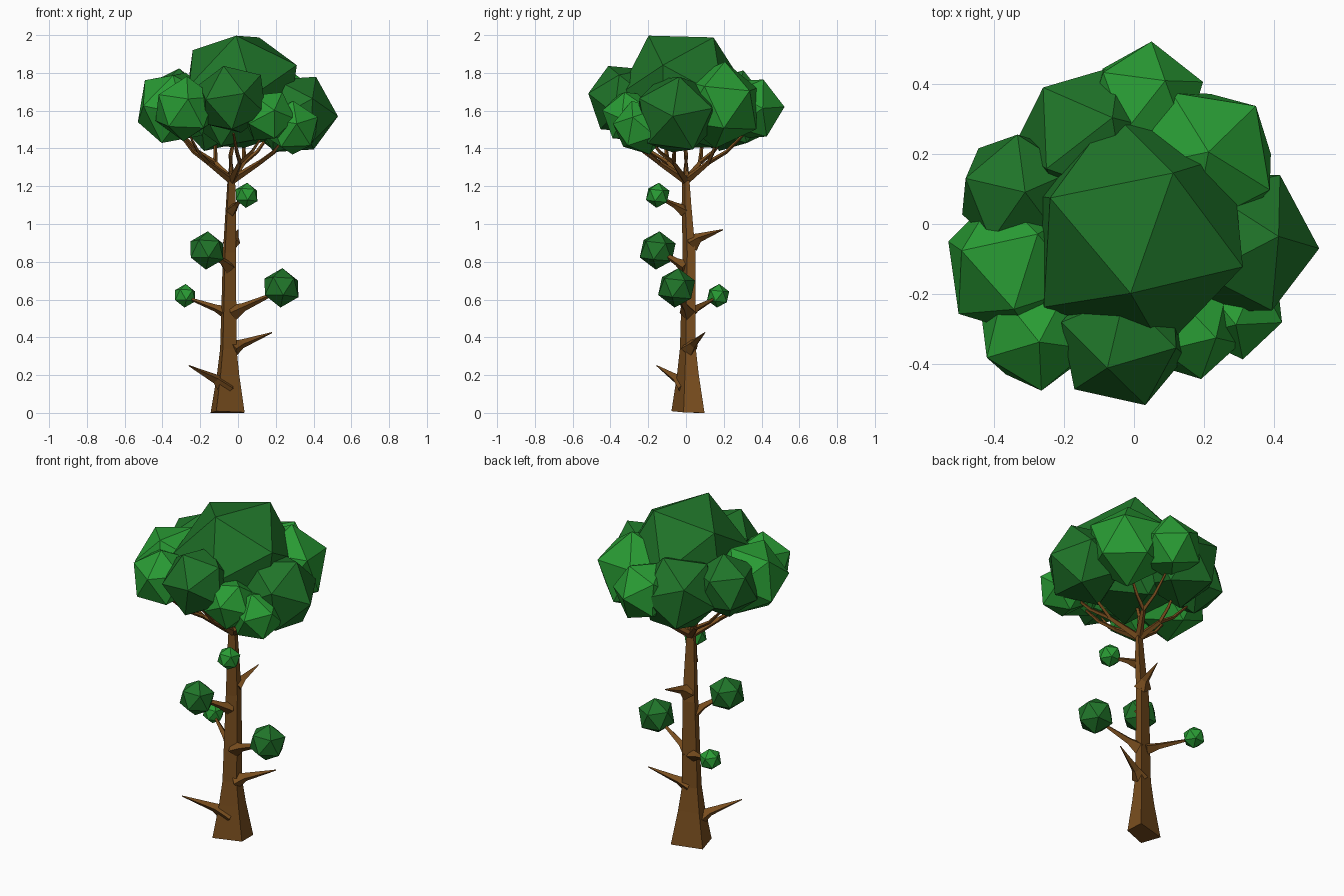
import bpy, bmesh
from mathutils import Vector, Matrix

if "Cube" in bpy.data.objects:
    bpy.data.objects.remove(bpy.data.objects["Cube"])


def material(name, rgb):
    m = bpy.data.materials.new(name)
    m.diffuse_color = (*rgb, 1)
    m.use_nodes = True
    m.node_tree.nodes["Principled BSDF"].inputs["Base Color"].default_value = m.diffuse_color
    return m


BARK = material("bark", (0.19, 0.075, 0.013))
DARK = material("dark_leaf", (0.014, 0.175, 0.022))
LIGHT = material("light_leaf", (0.022, 0.33, 0.034))


def finish(bm, name, mat):
    bmesh.ops.recalc_face_normals(bm, faces=bm.faces)
    me = bpy.data.meshes.new(name)
    bm.to_mesh(me)
    bm.free()
    me.materials.append(mat)
    ob = bpy.data.objects.new(name, me)
    bpy.context.collection.objects.link(ob)


def skin(name, rings):
    """Join four-cornered rings into a closed tapered limb."""
    bm = bmesh.new()
    loops = [[bm.verts.new(p) for p in r] for r in rings]
    for a, b in zip(loops, loops[1:]):
        for i in range(4):
            j = (i + 1) % 4
            bm.faces.new((a[i], a[j], b[j], b[i]))
    bm.faces.new(loops[0])
    bm.faces.new(loops[-1])
    finish(bm, name, BARK)


def limb(name, pts, radii):
    pts = [Vector(p) for p in pts]
    rings = []
    for i, (p, r) in enumerate(zip(pts, radii)):
        d = pts[min(i + 1, len(pts) - 1)] - pts[max(i - 1, 0)]
        q = d.to_track_quat('Z', 'Y')
        rings.append([p + q @ Vector((x * r, y * r, 0))
                      for x, y in ((1, 0), (0, 1), (-1, 0), (0, -1))])
    skin(name, rings)


def frame(a, b):
    z = a.normalized()
    x = (b - z * b.dot(z)).normalized()
    return Matrix((x, z.cross(x), z)).transposed()


def leaf(name, c, r, mat, p1, p2):
    """Icosahedron with one corner turned towards p1 and a neighbour towards p2."""
    c = Vector(c)
    bm = bmesh.new()
    bmesh.ops.create_icosphere(bm, subdivisions=1, radius=r)
    bm.verts.ensure_lookup_table()
    v = bm.verts[0]
    n = v.link_edges[0].other_vert(v)
    rot = frame(Vector(p1) - c, Vector(p2) - c) @ frame(v.co, n.co).transposed()
    bmesh.ops.transform(bm, matrix=Matrix.Translation(c) @ rot.to_4x4(), verts=bm.verts)
    finish(bm, name, mat)


# Trunk: irregular four-sided section, flared at the ground
section = ((-.067, -.092), (.083, -.028), (.08, .083), (-.097, .035))
stations = ((-.048, .015, 0.005, 1), (-.048, .013, .2, .66), (-.048, .012, .34, .48),
            (-.045, .015, .6, .43), (-.042, .018, .85, .39), (-.036, .004, 1.1, .29),
            (-.034, 0, 1.22, .23), (-.034, 0, 1.28, .15))
skin("trunk", [[(cx + x * s, cy + y * s, z if z > .01 else max(0, -.1 * y)) for x, y in section]
               for cx, cy, z, s in stations])

# Bare stubs and side branches, thick where they leave the trunk
limb("low_left_stub", [(-.06, .0, .13), (-.12, -.05, .18), (-.26, -.155, .25)], (.055, .025, .003))
limb("low_right_stub", [(-.03, .015, .34), (.02, .04, .365), (.18, .10, .425)], (.048, .024, .003))
limb("upper_back_stub", [(-.035, .03, .90), (-.02, .07, .928), (-.0, .195, .97)], (.05, .024, .003))
limb("left_branch", [(-.06, .025, .53), (-.12, .06, .555), (-.27, .16, .61)], (.036, .019, .006))
limb("right_branch", [(-.03, .01, .53), (.03, -.005, .56), (.21, -.05, .64)], (.045, .022, .006))
limb("middle_branch", [(-.05, -.0, .77), (-.08, -.05, .80), (-.15, -.13, .85)], (.038, .02, .008))
limb("high_branch", [(-.035, -.01, 1.07), (-.01, -.06, 1.10), (.03, -.14, 1.14)], (.032, .016, .007))

# Leaf balls on the side branches
for i, (c, r, mat) in enumerate((((.045, -.15, 1.152), .067, LIGHT), ((-.165, -.15, .86), .102, DARK),
                                 ((.23, -.05, .662), .105, DARK), ((-.28, .17, .62), .063, LIGHT))):
    c = Vector(c)
    leaf(f"side_leaf_ball_{i}", c, r, mat, c + Vector((.05, .1, 1)), c + Vector((.9, .45, .4)))

# Crown: one large clump on top with a ring of clumps around it
crown = (
    ("top", (.011, -.02, 1.70), .347, DARK, (-.01, -.2, 2.0), (.11, .14, 1.99)),
    ("right", (.30, -.055, 1.58), .23, DARK, (.53, -.07, 1.57), (.43, -.035, 1.79)),
    ("back_right", (.195, .18, 1.63), .232, LIGHT, (.213, .206, 1.86), (.365, .355, 1.74)),
    ("back", (.03, .345, 1.61), .178, LIGHT, (.05, .52, 1.62), (-.1, .443, 1.72)),
    ("back_left", (-.12, .24, 1.60), .23, DARK, (-.06, .306, 1.82), (-.264, .406, 1.73)),
    ("left_back", (-.33, .09, 1.64), .185, DARK, (-.333, .25, 1.72), (-.49, .063, 1.71)),
    ("left", (-.34, -.115, 1.615), .215, LIGHT, (-.53, -.05, 1.54), (-.51, -.07, 1.75)),
    ("front_left", (-.28, -.31, 1.61), .175, LIGHT, (-.265, -.47, 1.66), (-.43, -.357, 1.68)),
    ("front", (-.03, -.33, 1.66), .2, DARK, (.03, -.51, 1.69), (-.18, -.49, 1.66)),
    ("front_right", (.16, -.30, 1.57), .15, LIGHT, (.19, -.435, 1.6), (.1, -.40, 1.68)),
    ("right_front", (.29, -.24, 1.51), .15, LIGHT, (.31, -.38, 1.53), (.42, -.23, 1.56)),
)
for n, c, r, mat, p1, p2 in crown:
    leaf(n + "_crown_clump", c, r, mat, p1, p2)

# Crown boughs: five spreading limbs from the trunk top, each forking into two clumps
clumps = {row[0]: Vector(row[1]) for row in crown}
root = Vector((-.034, 0, 1.25))
for a, b in (("left", "front_left"), ("front", "front_right"), ("right", "right_front"),
             ("back_right", "back"), ("back_left", "left_back")):
    mid = (clumps[a] + clumps[b]) / 2
    fork = root.lerp(mid, .45)
    fork.z = 1.325
    limb(a + "_bough", [root - Vector((0, 0, .02)), fork], (.022, .013))
    for t in (a, b):
        end = fork.lerp(clumps[t], .85)
        end.z = 1.48
        elbow = fork.lerp(end, .5) - Vector((0, 0, .02))
        limb(t + "_twig", [fork, elbow, end], (.012, .01, .006))
limb("top_bough", [root, (-.04, 0, 1.36), (-.01, -.01, 1.5)], (.018, .012, .007))
